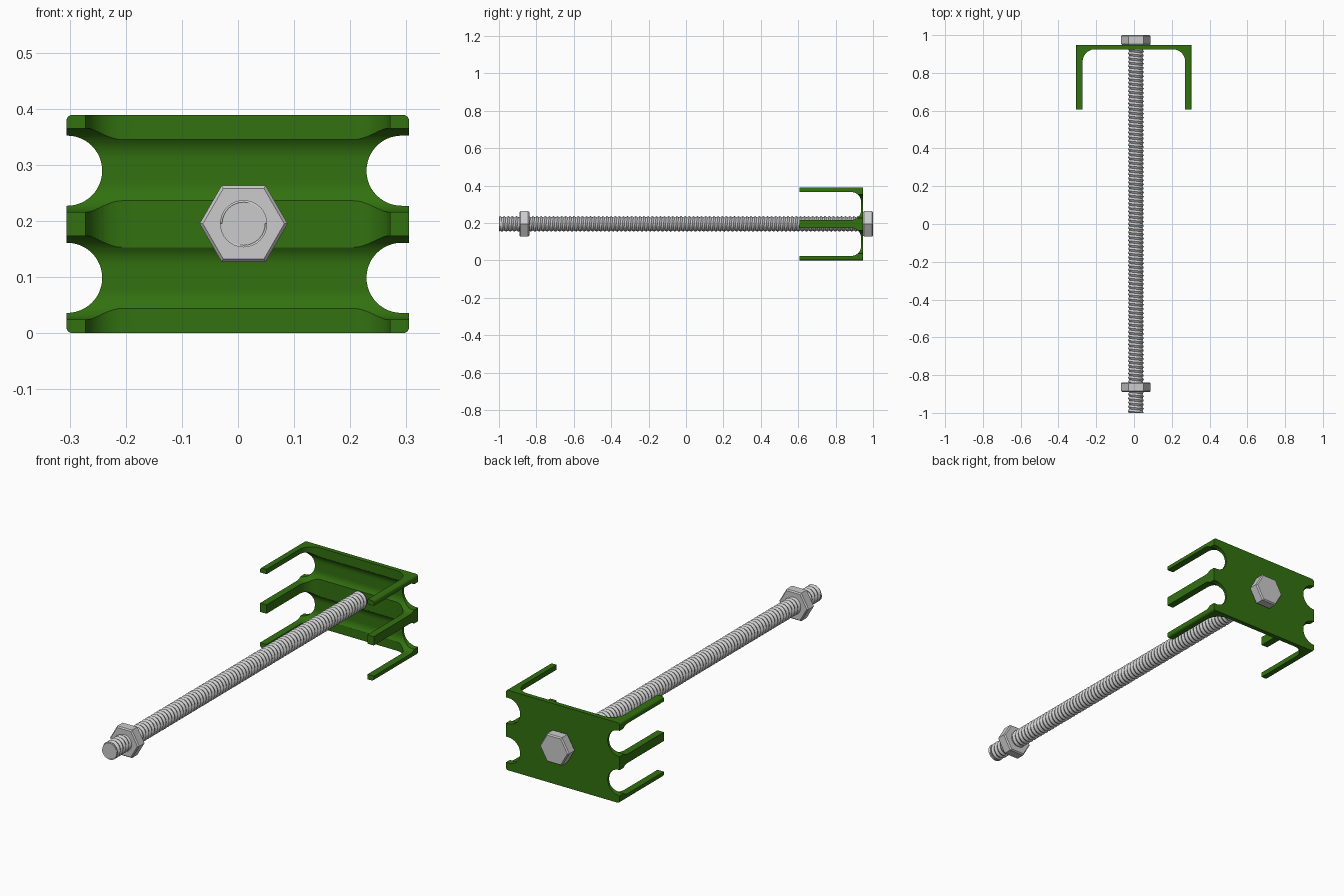
import bpy, bmesh, math

if "Cube" in bpy.data.objects:
    bpy.data.objects.remove(bpy.data.objects["Cube"])

CX, CZ = 0.010, 0.195      # bolt axis
Y0, Y1 = 0.607, 0.947      # bracket depth range


def material(name, rgb):
    m = bpy.data.materials.new(name)
    m.diffuse_color = (*rgb, 1)
    m.use_nodes = True
    m.node_tree.nodes["Principled BSDF"].inputs["Base Color"].default_value = m.diffuse_color
    return m


GREEN = material("green paint", (0.032, 0.165, 0.005))
STEEL = material("light steel", (0.6, 0.6, 0.6))


def make_object(name, bm, mat):
    bmesh.ops.recalc_face_normals(bm, faces=bm.faces)
    me = bpy.data.meshes.new(name)
    bm.to_mesh(me)
    bm.free()
    me.materials.append(mat)
    ob = bpy.data.objects.new(name, me)
    bpy.context.collection.objects.link(ob)
    return ob


def prism(name, pts, axis, lo, hi, mat):
    """Extrude a 2D outline along an axis: x -> (y, z), y -> (x, z), z -> (x, y)."""
    def place(p, d):
        return {"x": (d, *p), "y": (p[0], d, p[1]), "z": (*p, d)}[axis]
    bm = bmesh.new()
    a = [bm.verts.new(place(p, lo)) for p in pts]
    b = [bm.verts.new(place(p, hi)) for p in pts]
    n = len(pts)
    bm.faces.new(a)
    bm.faces.new(b)
    for i in range(n):
        bm.faces.new((a[i], a[(i + 1) % n], b[(i + 1) % n], b[i]))
    return make_object(name, bm, mat)


def arc(cx, cy, r, a0, a1, n):
    return [(cx + r * math.cos(math.radians(a0 + (a1 - a0) * i / n)),
             cy + r * math.sin(math.radians(a0 + (a1 - a0) * i / n))) for i in range(n + 1)]


def rounded_rect(x0, x1, y0, y1, r, n=5):
    return (arc(x1 - r, y0 + r, r, -90, 0, n) + arc(x1 - r, y1 - r, r, 0, 90, n)
            + arc(x0 + r, y1 - r, r, 90, 180, n) + arc(x0 + r, y0 + r, r, 180, 270, n))


# bracket blank
bracket = prism("bracket", rounded_rect(-0.306, 0.305, 0.0, 0.389, 0.011), "y", Y0, Y1, GREEN)

# cutters: inner U cavity, two lengthwise slots, four round notches
r = 0.066
cutters = [prism("cavity_cutter", [(-0.272, 0.4), (0.271, 0.4)]
                 + arc(0.271 - r, 0.925 - r, r, 0, 90, 12)
                 + arc(-0.272 + r, 0.925 - r, r, 90, 180, 12), "z", -0.1, 0.5, GREEN)]
r = 0.052
for z0, z1 in ((0.024, 0.173), (0.216, 0.365)):
    cutters.append(prism("slot_cutter", [(0.4, z0)]
                         + arc(0.936 - r, z0 + r, r, -90, 0, 12)
                         + arc(0.936 - r, z1 - r, r, 0, 90, 12) + [(0.4, z1)],
                         "x", -0.5, 0.5, GREEN))
r = 0.0625
for zc in (0.0985, 0.2895):
    cutters.append(prism("notch_cutter", arc(-0.242 - r, zc, r, -90, 90, 24)
                         + [(-0.5, zc + r), (-0.5, zc - r)], "y", 0.3, 1.2, GREEN))
    cutters.append(prism("notch_cutter", arc(0.229 + r, zc, r, 90, 270, 24)
                         + [(0.5, zc - r), (0.5, zc + r)], "y", 0.3, 1.2, GREEN))

bpy.context.view_layer.objects.active = bracket
for c in cutters:
    c.hide_render = True
    mod = bracket.modifiers.new("cut", "BOOLEAN")
    mod.operation = "DIFFERENCE"
    mod.solver = "EXACT"
    mod.object = c
    bpy.ops.object.modifier_apply(modifier=mod.name)
for c in cutters:
    bpy.data.objects.remove(c, do_unlink=True)


# chamfered hexagon parts
def hexagon(name, y0, y1, radius=0.0785, c=0.006):
    bm = bmesh.new()
    rings = []
    for y, rad in ((y0, radius - c), (y0 + c, radius), (y1 - c, radius), (y1, radius - c)):
        rings.append([bm.verts.new((CX + rad * math.cos(i * math.pi / 3), y,
                                    CZ + rad * math.sin(i * math.pi / 3))) for i in range(6)])
    for a, b in zip(rings, rings[1:]):
        for i in range(6):
            bm.faces.new((a[i], a[(i + 1) % 6], b[(i + 1) % 6], b[i]))
    bm.faces.new(rings[0])
    bm.faces.new(rings[-1])
    return make_object(name, bm, STEEL)


hexagon("bolt_head", Y1, 1.0)
hexagon("nut", -0.89, -0.838)

# threaded rod: continuous helical ridge
PITCH, SIDES, R_OUT, R_IN = 0.022, 32, 0.042, 0.035
START, END = -1.0, 0.96
bm = bmesh.new()
rows = []
k = -2
while START + k * PITCH / 2 < END:
    rad = R_OUT if k % 2 == 0 else R_IN
    row = []
    for i in range(SIDES + 1):
        t = i / SIDES
        y = min(max(START + k * PITCH / 2 + t * PITCH, START), END)
        a = 2 * math.pi * t
        row.append(bm.verts.new((CX + rad * math.cos(a), y, CZ + rad * math.sin(a))))
    rows.append(row)
    k += 1
for a, b in zip(rows, rows[1:]):
    for i in range(SIDES):
        if max(v.co.y for v in (a[i], a[i + 1], b[i], b[i + 1])) > START + 1e-6:
            bm.faces.new((a[i], a[i + 1], b[i + 1], b[i]))
bmesh.ops.delete(bm, geom=[v for v in bm.verts if not v.link_faces], context="VERTS")
bmesh.ops.remove_doubles(bm, verts=bm.verts, dist=1e-5)
rod = make_object("threaded_rod", bm, STEEL)

# flat end of the rod
prism("rod_end", arc(CX, CZ, 0.0385, 0, 360 - 360 / SIDES, SIDES - 1), "y", -1.0, -0.99, STEEL)

# smooth curved surfaces, keep sharp edges
for ob, ang in ((bracket, 25), (rod, 25)):
    bpy.ops.object.select_all(action="DESELECT")
    ob.select_set(True)
    bpy.context.view_layer.objects.active = ob
    bpy.ops.object.shade_smooth_by_angle(angle=math.radians(ang))
